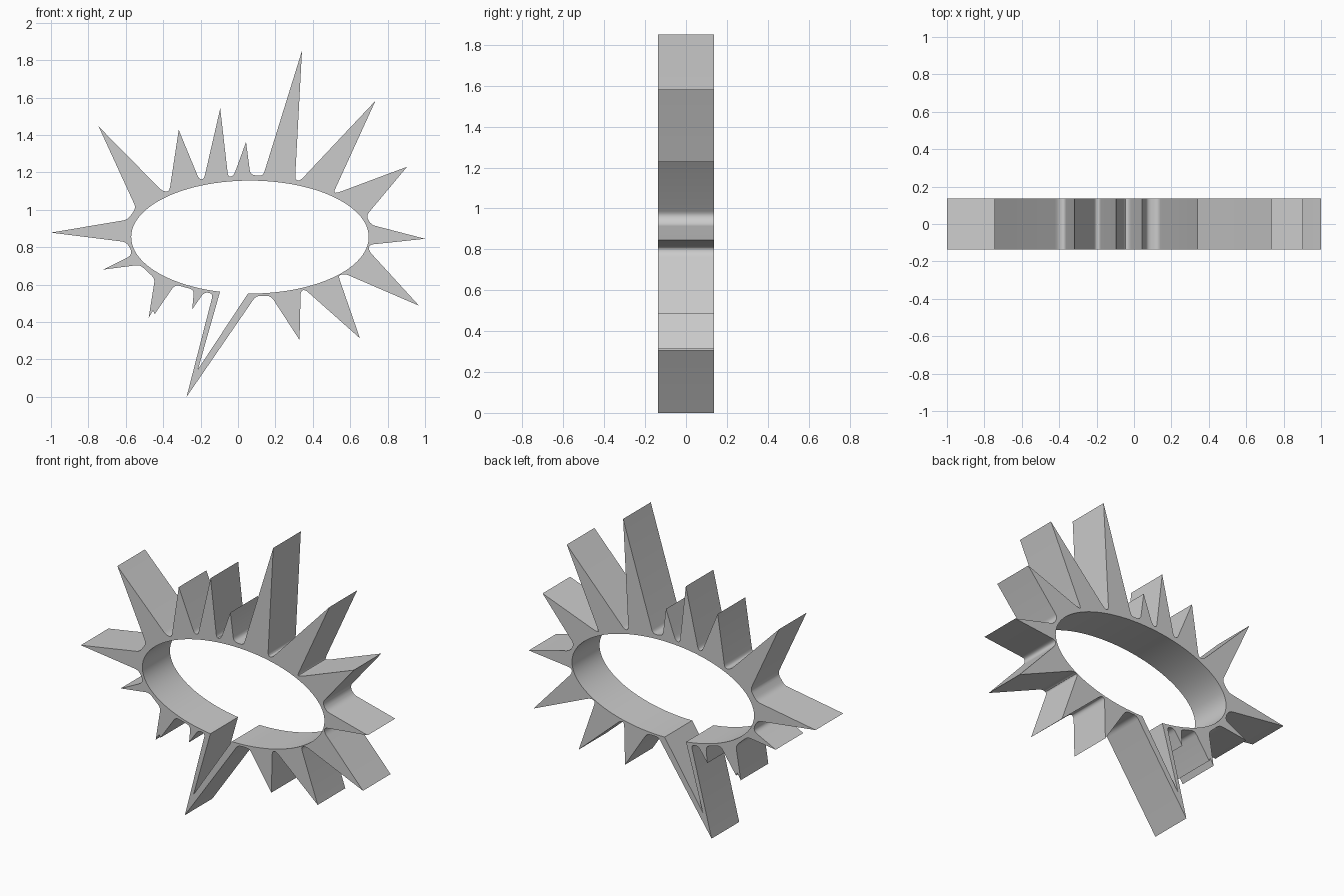
import bpy, bmesh, math
from mathutils import Vector

if "Cube" in bpy.data.objects:
    bpy.data.objects.remove(bpy.data.objects["Cube"])

HALF_DEPTH = 0.1375

# Each row: a spike tip, then the valley points leading to the next spike
spikes = [
    [(-.275, 0), (-.133, .552), (-.18, .56)],
    [(-.245, .468), (-.235, .572), (-.337, .60)],
    [(-.478, .422), (-.444, .632), (-.524, .706)],
    [(-.722, .68), (-.572, .754), (-.572, .79), (-.60, .828)],
    [(-1, .878), (-.59, .947), (-.545, 1.01)],
    [(-.745, 1.445), (-.405, 1.10), (-.367, 1.097)],
    [(-.317, 1.427), (-.208, 1.163), (-.182, 1.163)],
    [(-.095, 1.542), (-.053, 1.176), (-.025, 1.18), (-.005, 1.23)],
    [(.043, 1.363), (.066, 1.187), (.134, 1.18)],
    [(.342, 1.85), (.305, 1.16), (.332, 1.155)],
    [(.735, 1.583), (.510, 1.09), (.535, 1.092)],
    [(.904, 1.23), (.685, .968), (.711, .92)],
    [(1, .845), (.70, .813), (.70, .78)],
    [(.968, .487), (.572, .658), (.535, .650)],
    [(.652, .313), (.358, .574), (.335, .565)],
    [(.329, .304), (.176, .54), (.096, .54)],
]
# Small barb beside the third spike
barb = [(-.445, .443), (-.454, .462)]


def fillet(prev, cur, nxt, radius=0.025, steps=4):
    """Round one corner with a short quadratic curve."""
    p, c, n = Vector(prev), Vector(cur), Vector(nxt)
    a = c + (p - c).normalized() * min(radius, (p - c).length * .45)
    b = c + (n - c).normalized() * min(radius, (n - c).length * .45)
    return [a * (1 - t) ** 2 + c * 2 * t * (1 - t) + b * t * t
            for t in (i / steps for i in range(steps + 1))]


# Outer outline: sharp tips, rounded valleys
raw = []
for i, row in enumerate(spikes):
    if i == 2:
        raw += [(p, False) for p in barb]
    raw.append((row[0], False))
    raw += [(p, True) for p in row[1:]]
outer = []
for i, (p, is_valley) in enumerate(raw):
    if is_valley:
        outer += fillet(raw[i - 1][0], p, raw[(i + 1) % len(raw)][0])
    else:
        outer.append(Vector(p))

# Inner outline: oval opening that runs down into the hollow tail
CX, CZ, RX, RZ = .064, .854, .635, .302
start = math.atan2((.553 - CZ) / RZ, (.053 - CX) / RX)
end = math.atan2((.562 - CZ) / RZ, (-.096 - CX) / RX) + 2 * math.pi
N = 96
inner = [Vector((CX + RX * math.cos(a), CZ + RZ * math.sin(a)))
         for a in (start + (end - start) * i / N for i in range(N + 1))]
inner.append(Vector((-.214, .147)))

# Extruded frame
curve = bpy.data.curves.new("spiky_bubble_frame", 'CURVE')
curve.dimensions = '2D'
curve.fill_mode = 'BOTH'
curve.extrude = HALF_DEPTH
for loop in (outer, inner):
    spline = curve.splines.new('POLY')
    spline.points.add(len(loop) - 1)
    for pt, co in zip(spline.points, loop):
        pt.co = (co.x, co.y, 0, 1)
    spline.use_cyclic_u = True
frame = bpy.data.objects.new("spiky_bubble_frame", curve)
bpy.context.collection.objects.link(frame)
frame.rotation_euler.x = math.pi / 2
bpy.context.view_layer.objects.active = frame
frame.select_set(True)
bpy.ops.object.convert(target='MESH')
frame = bpy.context.object
bpy.ops.object.transform_apply(location=False, rotation=True, scale=False)

# Weld caps to walls and smooth the rounded parts
bm = bmesh.new()
bm.from_mesh(frame.data)
bmesh.ops.remove_doubles(bm, verts=bm.verts, dist=1e-5)
bmesh.ops.recalc_face_normals(bm, faces=bm.faces)
bm.to_mesh(frame.data)
bm.free()
bpy.ops.object.shade_smooth_by_angle(angle=math.radians(30))
